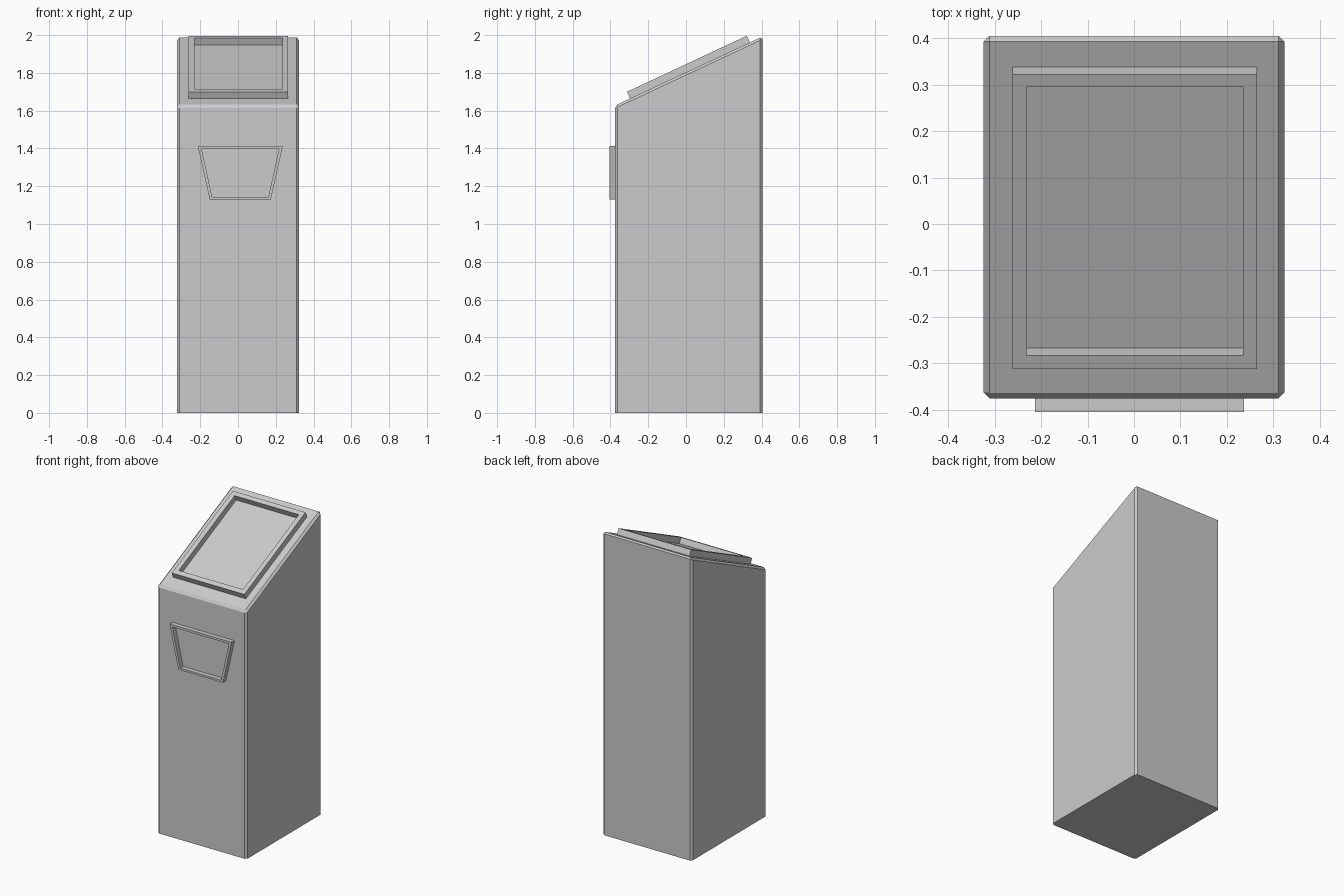
import bpy, bmesh, math
from mathutils import Matrix, Vector

if "Cube" in bpy.data.objects:
    bpy.data.objects.remove(bpy.data.objects["Cube"])

FRONT, BACK, LEFT, RIGHT = -0.375, 0.405, -0.324, 0.324
SLOPE = 0.4675


def top_z(y):
    return 1.665 + (y + 0.295) * SLOPE


def finish(name, bm):
    bmesh.ops.recalc_face_normals(bm, faces=bm.faces[:])
    mesh = bpy.data.meshes.new(name)
    bm.to_mesh(mesh)
    bm.free()
    obj = bpy.data.objects.new(name, mesh)
    bpy.context.collection.objects.link(obj)
    return obj


def raised_frame(name, outer, inner, depth, matrix):
    """Open ring lying on local z = 0 and raised to z = depth."""
    bm = bmesh.new()
    loops = [[bm.verts.new(matrix @ Vector((x, y, z))) for x, y in pts]
             for pts, z in ((outer, 0), (outer, depth), (inner, depth), (inner, 0))]
    n = len(outer)
    for a, b in zip(loops, loops[1:] + loops[:1]):
        for i in range(n):
            j = (i + 1) % n
            bm.faces.new((a[i], a[j], b[j], b[i]))
    return finish(name, bm)


def rectangle(x0, x1, y0, y1):
    return [(x0, y0), (x1, y0), (x1, y1), (x0, y1)]


# Cabinet: side profile extruded across x, chamfered everywhere but the base
bm = bmesh.new()
profile = [(FRONT, 0), (BACK, 0), (BACK, top_z(BACK)), (FRONT, top_z(FRONT))]
side = bm.faces.new([bm.verts.new((LEFT, y, z)) for y, z in profile])
ext = bmesh.ops.extrude_face_region(bm, geom=[side])
bmesh.ops.translate(bm, vec=(RIGHT - LEFT, 0, 0),
                    verts=[g for g in ext["geom"] if isinstance(g, bmesh.types.BMVert)])
bmesh.ops.recalc_face_normals(bm, faces=bm.faces[:])
edges = [e for e in bm.edges if max(v.co.z for v in e.verts) > 0.1]
bmesh.ops.bevel(bm, geom=edges, offset=0.013, segments=1, profile=0.5, affect='EDGES')
finish("cabinet", bm)

# Screen bezel lying on the sloped top
angle = math.atan(SLOPE)
c = math.cos(angle)
on_top = Matrix.Translation((0, 0, top_z(0))) @ Matrix.Rotation(angle, 4, 'X')
raised_frame("screen_bezel",
             rectangle(-0.262, 0.265, -0.296 / c, 0.338 / c),
             rectangle(-0.231, 0.235, -0.267 / c, 0.311 / c),
             0.039, on_top)

# Tapered tray rim on the front face
on_front = Matrix.Translation((0, FRONT, 0)) @ Matrix.Rotation(math.pi / 2, 4, 'X')
raised_frame("front_tray_rim",
             [(-0.150, 1.131), (0.174, 1.131), (0.237, 1.413), (-0.213, 1.413)],
             [(-0.137, 1.144), (0.161, 1.144), (0.217, 1.398), (-0.193, 1.398)],
             0.03, on_front)
